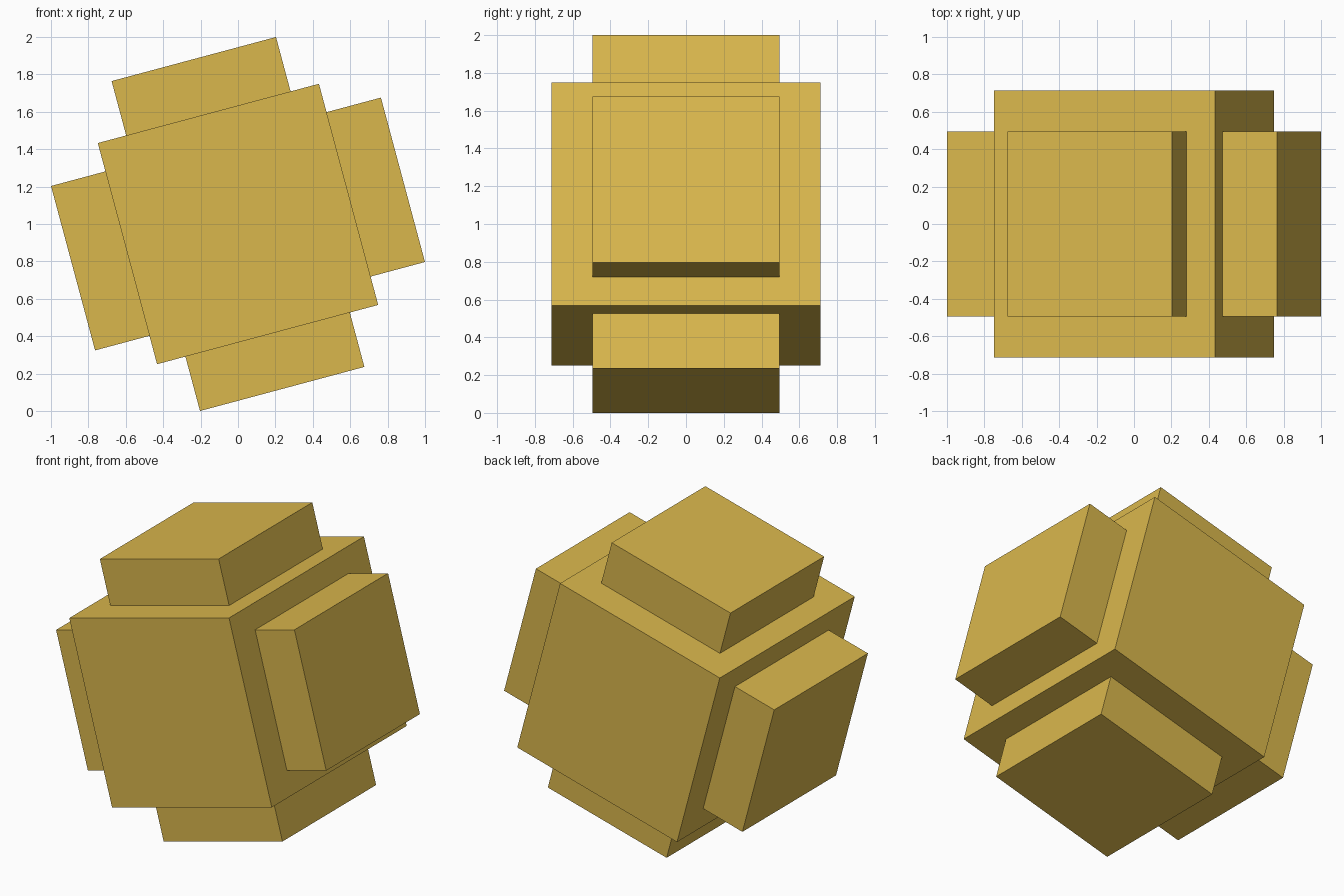
import bpy
from math import radians
from mathutils import Matrix

default = bpy.data.objects.get("Cube")
if default:
    bpy.data.objects.remove(default, do_unlink=True)

# Single flat colour
gold = bpy.data.materials.new("mustard_gold")
gold.use_nodes = True
gold.diffuse_color = (0.70, 0.475, 0.073, 1)
gold.node_tree.nodes["Principled BSDF"].inputs["Base Color"].default_value = gold.diffuse_color

# The whole model is tilted about the front-back axis
TILT = Matrix.Translation((0, 0, 1)) @ Matrix.Rotation(radians(-15), 4, "Y")
CORE = 0.612     # half width of the core
REACH = 0.913    # centre to outer face of a pad
PAD = 0.455      # half width of a pad
DEPTH = 0.495    # half depth of a pad


def box(name, centre, half, turn=0):
    """Box in the tilted frame, turned about the front-back axis."""
    bpy.ops.mesh.primitive_cube_add(size=2)
    obj = bpy.context.object
    obj.name = name
    obj.data.transform(TILT @ Matrix.Rotation(radians(turn), 4, "Y")
                       @ Matrix.Translation(centre)
                       @ Matrix.Diagonal((*half, 1)))
    obj.data.materials.append(gold)
    return obj


# Central block
box("core_block", (0, 0, 0), (CORE, 0.713, CORE))

# One raised pad on each of the four sides around the core
thick = (REACH - CORE) / 2
for i, side in enumerate(("top", "left", "bottom", "right")):
    box(side + "_pad", (0, 0, CORE + thick), (PAD, DEPTH, thick), turn=90 * i)
